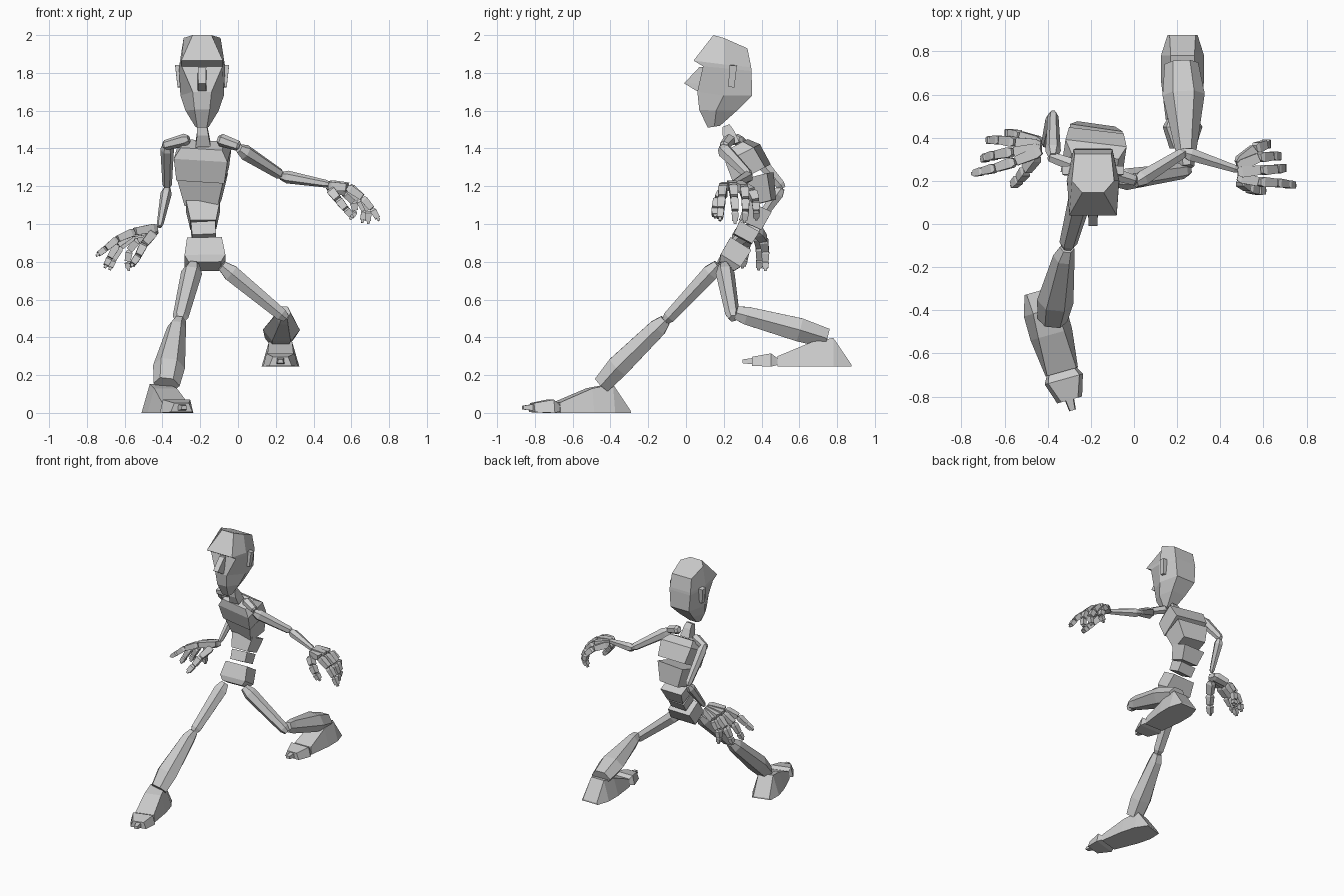
import bpy, bmesh
from mathutils import Vector as V
from math import cos, sin, pi


def skin(name, rings):
    """Join equal-sized rings of points into one closed flat-shaded solid."""
    bm = bmesh.new()
    vs = [[bm.verts.new(p) for p in r] for r in rings]
    n = len(vs[0])
    for a, b in zip(vs, vs[1:]):
        for i in range(n):
            j = (i + 1) % n
            bm.faces.new((a[i], a[j], b[j], b[i]))
    bm.faces.new(vs[0])
    bm.faces.new(vs[-1])
    bmesh.ops.recalc_face_normals(bm, faces=bm.faces)
    me = bpy.data.meshes.new(name)
    bm.to_mesh(me)
    bm.free()
    ob = bpy.data.objects.new(name, me)
    bpy.context.collection.objects.link(ob)
    return ob


def loft(name, secs, side=(1, 0, 0), n=4):
    """secs: (centre, half width, half depth) along one axis."""
    ax = (V(secs[-1][0]) - V(secs[0][0])).normalized()
    s = V(side)
    s = (s - ax * s.dot(ax)).normalized()
    d = ax.cross(s)
    if n == 4:
        prof = [(1, 1), (-1, 1), (-1, -1), (1, -1)]
    else:
        prof = [(cos(2 * pi * i / n), sin(2 * pi * i / n)) for i in range(n)]
    return skin(name, [[V(c) + s * a * u + d * b * v for u, v in prof] for c, a, b in secs])


def bone(name, a, b, w, d, side, end=0.7):
    """Limb piece: narrow joint end, full shoulder, tapering to the far joint."""
    a, b = V(a), V(b)
    return loft(name, [(a, w * .6, d * .6), (a.lerp(b, .14), w, d),
                       (a.lerp(b, .92), w * end, d * end), (b, w * end * .6, d * end * .6)], side, 6)


# Head: six-point rings of front, side and back (y, z, half width)
HX = -0.19
rows = [((.145, 2.0, .05), (.2, 1.985, .098), (.325, 1.93, .085)),
        ((.04, 1.865, .11), (.2, 1.845, .12), (.345, 1.83, .09)),
        ((.09, 1.835, .108), (.2, 1.825, .122), (.347, 1.81, .09)),
        ((.06, 1.70, .05), (.2, 1.68, .115), (.35, 1.68, .08)),
        ((.07, 1.605, .04), (.16, 1.60, .088), (.27, 1.60, .06)),
        ((.115, 1.51, .025), (.15, 1.515, .036), (.18, 1.52, .03))]
rings = []
for r in rows:
    half = [V((HX + w, y, z)) for y, z, w in r]
    rings.append(half + [V((2 * HX - p.x, p.y, p.z)) for p in reversed(half)])
skin("head", rings)

# Nose wedge and ears
skin("nose", [[(HX - .022, .10, 1.83), (HX + .022, .10, 1.83), (HX + .022, .07, 1.83), (HX - .022, .07, 1.83)],
              [(HX - .025, .09, 1.745), (HX + .025, .09, 1.745), (HX + .02, -.01, 1.745), (HX - .02, -.01, 1.745)],
              [(HX - .025, .09, 1.705), (HX + .025, .09, 1.705), (HX + .022, .055, 1.705), (HX - .022, .055, 1.705)]])
for sx, nm in ((-1, "right"), (1, "left")):
    loft(nm + "_ear", [((HX + sx * .125, .25, 1.84), .018, .02),
                       ((HX + sx * .118, .24, 1.725), .012, .016)])

# Neck and spine blocks
loft("neck", [((HX, .212, 1.52), .026, .02), ((-.187, .225, 1.48), .03, .033),
              ((-.185, .25, 1.42), .04, .035)])
turn = (1, -.15, 0)
loft("upper_chest", [((-.187, .27, 1.42), .11, .05), ((-.187, .30, 1.375), .143, .085),
                     ((-.187, .35, 1.265), .128, .095)], turn)
loft("ribcage", [((-.187, .36, 1.25), .123, .09), ((-.185, .395, 1.11), .088, .072)], turn)
loft("waist", [((-.185, .385, 1.095), .09, .075), ((-.184, .34, .995), .068, .065)])
loft("lower_spine", [((-.184, .335, .985), .065, .06), ((-.18, .30, .92), .063, .055)])
loft("pelvis", [((-.178, .29, .895), .092, .065), ((-.175, .235, .805), .108, .062),
                ((-.175, .215, .775), .085, .045)])

# Collar bones and arms
bone("right_collar", (-.26, .265, 1.45), (-.395, .315, 1.415), .034, .034, (0, 0, 1), .8)
bone("left_collar", (-.105, .235, 1.45), (.01, .20, 1.41), .034, .034, (0, 0, 1), .8)
bone("right_upper_arm", (-.375, .31, 1.43), (-.375, .515, 1.19), .036, .04, (1, 0, 0))
bone("right_forearm", (-.375, .505, 1.19), (-.415, .365, .985), .03, .036, (1, 0, 0), .6)
bone("left_upper_arm", (.005, .19, 1.40), (.235, .335, 1.255), .042, .04, (0, 0, 1))
bone("left_forearm", (.225, .335, 1.255), (.485, .25, 1.21), .034, .034, (0, 0, 1), .6)

# Hands: each finger is a chain of tapered blocks ending in a small nub
hands = {
    "left": {
        "index": [(.48, .22, 1.20), (.58, .195, 1.195), (.66, .19, 1.14), (.71, .185, 1.08), (.74, .18, 1.03)],
        "middle": [(.48, .24, 1.21), (.59, .25, 1.20), (.66, .255, 1.14), (.69, .26, 1.07), (.69, .26, 1.015)],
        "ring": [(.48, .265, 1.21), (.58, .31, 1.19), (.64, .315, 1.13), (.67, .315, 1.07), (.66, .31, 1.02)],
        "little": [(.48, .28, 1.20), (.56, .35, 1.17), (.61, .37, 1.12), (.62, .372, 1.07), (.60, .372, 1.035)],
        "thumb": [(.49, .205, 1.18), (.53, .17, 1.13), (.57, .155, 1.08), (.60, .155, 1.045)]},
    "right": {
        "index": [(-.43, .34, .98), (-.55, .29, .96), (-.64, .26, .92), (-.70, .245, .87), (-.74, .235, .84)],
        "middle": [(-.43, .35, .975), (-.56, .335, .95), (-.64, .32, .89), (-.68, .31, .82), (-.70, .30, .78)],
        "ring": [(-.43, .365, .97), (-.55, .38, .94), (-.62, .39, .88), (-.66, .39, .81), (-.675, .385, .77)],
        "little": [(-.43, .375, .965), (-.53, .41, .92), (-.575, .42, .86), (-.585, .42, .80), (-.58, .42, .765)],
        "thumb": [(-.45, .32, .95), (-.50, .25, .89), (-.53, .21, .83), (-.56, .18, .785)]}}
for hand, fingers in hands.items():
    for fname, pts in fingers.items():
        pts = [V(p) for p in pts]
        for k, (a, b) in enumerate(zip(pts, pts[1:])):
            w = .026 - .0025 * k
            loft(f"{hand}_{fname}_{k + 1}", [(a, w * .6, w * .6), (a.lerp(b, .2), w, w * .9),
                 (a.lerp(b, .96), w * .82, w * .75)], (0, 1, 0))
        e = (pts[-1] - pts[-2]).normalized()
        loft(f"{hand}_{fname}_nub", [(pts[-1] - e * .01, .01, .01), (pts[-1] + e * .014, .007, .007)], (0, 1, 0))

# Thighs and flaring shins
bone("right_thigh", (-.235, .17, .785), (-.31, -.11, .485), .056, .05, (1, 0, 0), .75)
bone("left_thigh", (-.085, .20, .78), (.255, .25, .50), .05, .05, (0, 1, 0), .75)
loft("right_shin", [((-.31, -.11, .49), .034, .035), ((-.325, -.15, .45), .05, .055),
                    ((-.365, -.36, .245), .085, .068), ((-.378, -.445, .15), .07, .055)], n=6)
loft("left_shin", [((.245, .265, .53), .034, .04), ((.242, .32, .515), .045, .055),
                   ((.23, .60, .44), .098, .072), ((.22, .745, .395), .078, .06)], n=6)


def foot(side, heel, fwd):
    """Sections: distance from heel, bottom z, top z, bottom and top half width."""
    f = V(fwd).normalized()
    r = V((-f.y, f.x, 0))
    parts = {"foot": [(0, 0, .012, .07, .06), (.095, 0, .152, .10, .055),
                      (.21, 0, .13, .10, .062), (.39, 0, .055, .078, .07)],
             "toes": [(.385, .01, .04, .07, .06), (.425, 0, .07, .092, .075), (.525, .004, .052, .06, .04)],
             "toe_tip": [(.52, .012, .046, .022, .018), (.575, .018, .038, .016, .012)]}
    for nm, secs in parts.items():
        skin(f"{side}_{nm}", [[V(heel) + f * d + r * x + V((0, 0, z)) for x, z in
                               ((wb, zb), (wt, zt), (-wt, zt), (-wb, zb))] for d, zb, zt, wb, wt in secs])


# Feet: the left one is lifted behind
foot("right", (-.44, -.31, 0), (.27, -.963, 0))
foot("left", (.225, .875, .245), (0, -1, 0))
